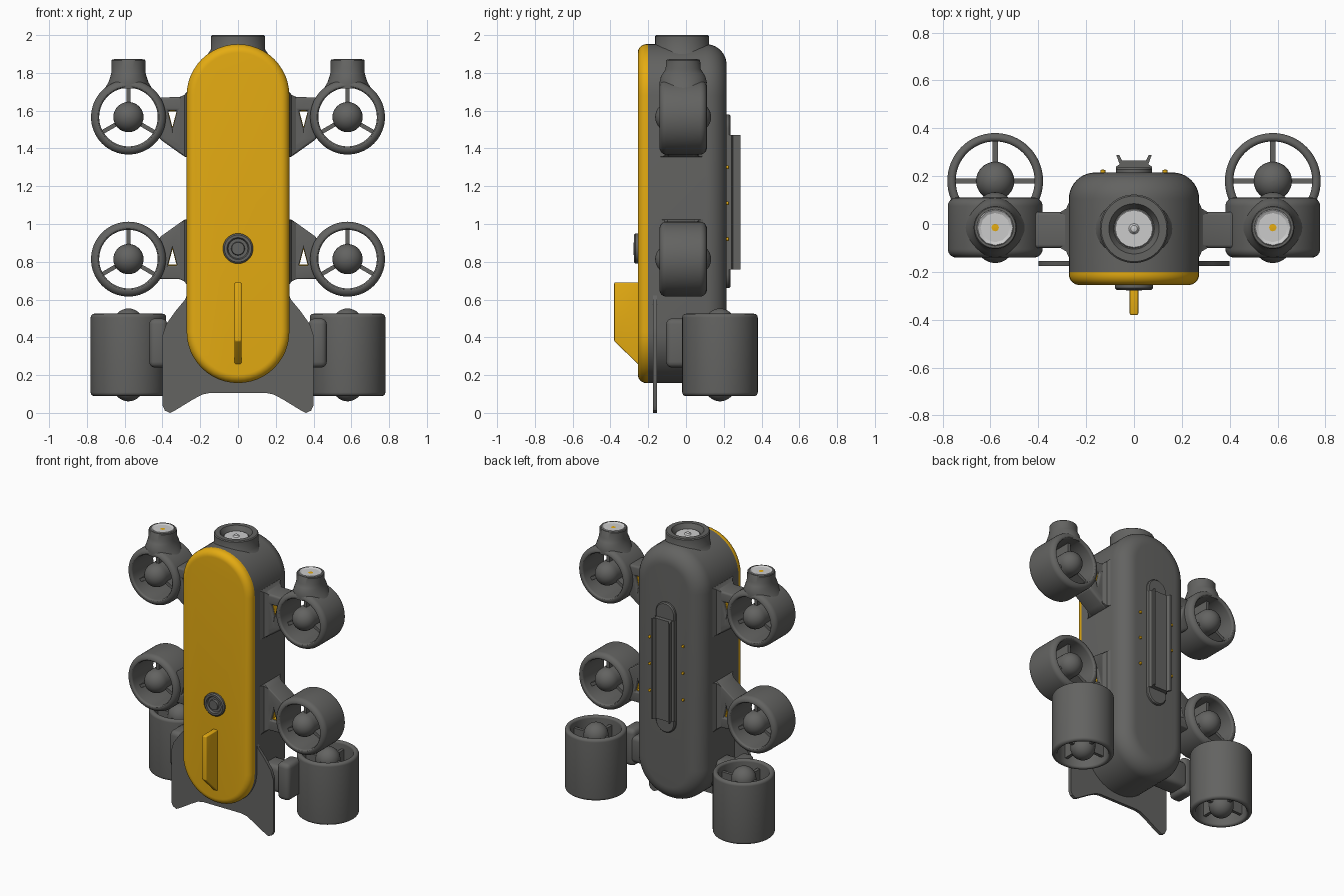
import bpy, bmesh
from math import sin, cos, pi, radians
from mathutils import Vector

if "Cube" in bpy.data.objects:
    bpy.data.objects.remove(bpy.data.objects["Cube"])


def material(name, rgb):
    m = bpy.data.materials.new(name)
    m.diffuse_color = (*rgb, 1)
    m.use_nodes = True
    m.node_tree.nodes["Principled BSDF"].inputs["Base Color"].default_value = m.diffuse_color
    return m


YELLOW = material("yellow_paint", (0.78, 0.41, 0.006))
DARK = material("dark_grey_shell", (0.125, 0.125, 0.12))
LIGHT = material("lens_glass", (0.55, 0.55, 0.55))


def finish(ob, mat=None, bevel=0):
    ob.data.materials.append(mat or DARK)
    bpy.ops.object.select_all(action='DESELECT')
    ob.select_set(True)
    bpy.context.view_layer.objects.active = ob
    if bevel:
        b = ob.modifiers.new("bevel", 'BEVEL')
        b.width, b.segments, b.limit_method = bevel, 3, 'ANGLE'
        b.angle_limit = radians(40)
        bpy.ops.object.modifier_apply(modifier="bevel")
    bpy.ops.object.shade_smooth_by_angle(angle=radians(35))
    return ob


def loft(name, rings, closed=False, mat=None, bevel=0):
    """Skin a list of equal-length point rings, capped unless closed."""
    bm = bmesh.new()
    vs = [[bm.verts.new(p) for p in r] for r in rings]
    n = len(rings[0])
    pairs = list(zip(vs, vs[1:])) + ([(vs[-1], vs[0])] if closed else [])
    for a, b in pairs:
        for i in range(n):
            j = (i + 1) % n
            bm.faces.new((a[i], a[j], b[j], b[i]))
    if not closed:
        bm.faces.new(vs[0])
        bm.faces.new(vs[-1])
    bmesh.ops.recalc_face_normals(bm, faces=bm.faces)
    me = bpy.data.meshes.new(name)
    bm.to_mesh(me)
    bm.free()
    ob = bpy.data.objects.new(name, me)
    bpy.context.collection.objects.link(ob)
    return finish(ob, mat, bevel)


def lathe(name, prof, c, axis, closed=False, mat=None, n=48):
    """Revolve (radius, height) points about a z or y axis through c."""
    rings = []
    for r, h in prof:
        ring = []
        for k in range(n):
            a = 2 * pi * k / n
            u, v = r * cos(a), r * sin(a)
            ring.append((c[0] + u, c[1] + v, c[2] + h) if axis == 'z'
                        else (c[0] + u, c[1] + h, c[2] + v))
        rings.append(ring)
    return loft(name, rings, closed, mat)


def stadium(r, y, z0, z1, n=24):
    top = [(r * cos(pi * k / n), y, z1 + r * sin(pi * k / n)) for k in range(n + 1)]
    return top + [(-x, y, z0 - (z - z1)) for x, y, z in top]


def plate(name, loops, y, half, mat=None, bevel=0):
    """Flat xz outline, later loops are holes, given thickness along y."""
    cu = bpy.data.curves.new(name, 'CURVE')
    cu.dimensions, cu.fill_mode, cu.extrude = '2D', 'BOTH', half
    for pts in loops:
        sp = cu.splines.new('POLY')
        sp.points.add(len(pts) - 1)
        for p, (x, z) in zip(sp.points, pts):
            p.co = (x, z, 0, 1)
        sp.use_cyclic_u = True
    ob = bpy.data.objects.new(name, cu)
    bpy.context.collection.objects.link(ob)
    ob.rotation_euler.x, ob.location.y = pi / 2, y
    bpy.ops.object.select_all(action='DESELECT')
    ob.select_set(True)
    bpy.context.view_layer.objects.active = ob
    bpy.ops.object.convert(target='MESH')
    ob = bpy.context.object
    bm = bmesh.new()
    bm.from_mesh(ob.data)
    bmesh.ops.remove_doubles(bm, verts=bm.verts, dist=1e-4)
    bmesh.ops.recalc_face_normals(bm, faces=bm.faces)
    bm.to_mesh(ob.data)
    bm.free()
    return finish(ob, mat, bevel)


def x_block(name, sections, bevel=0):
    """Block lofted along x through (x, y0, y1, z0, z1) rectangles."""
    return loft(name, [[(x, a, c), (x, b, c), (x, b, d), (x, a, d)] for x, a, b, c, d in sections], bevel=bevel)


def arc(cx, cy, r, a0, a1, n=6):
    return [(cx + r * cos(radians(a0 + (a1 - a0) * k / n)),
             cy + r * sin(radians(a0 + (a1 - a0) * k / n))) for k in range(n + 1)]


def thruster(name, c, axis, half, ro, ri, edge, angles, spoke_half, hub_half):
    # duct with rounded lips
    e, i = edge, 0.015
    prof = (arc(ro - e, half - e, e, 0, 90) + arc(ri + i, half - i, i, 90, 180)
            + arc(ri + i, i - half, i, 180, 270) + arc(ro - e, e - half, e, 270, 360))
    lathe(name + "_duct", prof, c, axis, closed=True, n=64)
    # capsule hub
    r, k = 0.08, hub_half - 0.08
    lathe(name + "_hub", arc(0, k, r, 89, 0, 8) + arc(0, -k, r, 0, -89, 8), c, axis, n=32)
    # spokes
    for m, a in enumerate(angles):
        d = Vector((cos(radians(a)), sin(radians(a))))
        t = Vector((-d.y, d.x)) * 0.011
        ring = lambda rad: [(d * rad + t * s, h) for s, h in
                            ((-1, -spoke_half), (1, -spoke_half), (1, spoke_half), (-1, spoke_half))]
        place = lambda p, h: ((c[0] + p.x, c[1] + p.y, c[2] + h) if axis == 'z'
                              else (c[0] + p.x, c[1] + h, c[2] + p.y))
        loft(f"{name}_spoke_{m}", [[place(p, h) for p, h in ring(rad)] for rad in (0.06, ri + 0.01)])


# hull: grey rear shell and yellow front cover
Z0, Z1, R = 0.43, 1.68, 0.272
loft("hull_shell", [stadium(R, -0.2, Z0, Z1)] +
     [stadium(r, y, Z0, Z1) for r, y in arc(R - 0.11, 0.105, 0.11, 0, 90, 10)])
loft("front_cover", [stadium(R, -0.2, Z0, Z1)] +
     [stadium(r, y, Z0, Z1) for r, y in arc(R - 0.045, -0.21, 0.045, 0, -90, 8)], mat=YELLOW)

# front fin and round knob
fin = [(-0.23, 0.69), (-0.38, 0.69), (-0.38, 0.38), (-0.23, 0.235)]
loft("front_fin", [[(x, y, z) for y, z in fin] for x in (-0.018, 0.018)], mat=YELLOW, bevel=0.006)
lathe("front_knob", [(0.08, 0.02), (0.08, -0.018), (0.072, -0.025), (0.058, -0.025), (0.052, -0.012),
                     (0.036, -0.012), (0.033, -0.028), (0.002, -0.028)], (0, -0.25, 0.87), 'y')

# top collar and lens
lathe("top_collar", [(0.13, -0.25), (0.16, -0.1), (0.143, -0.075), (0.143, -0.006), (0.137, 0),
                     (0.105, 0), (0.085, -0.035), (0.002, -0.035)], (0, -0.02, 2.0), 'z')
lathe("top_lens", [(0.082, -0.036), (0.078, -0.028), (0.022, -0.028), (0.014, -0.018), (0.002, -0.015)],
      (0, -0.02, 2.0), 'z', mat=LIGHT, n=16)

# tail plate
half = [(0.25, 0.68), (0.28, 0.60), (0.33, 0.54), (0.38, 0.47), (0.40, 0.41), (0.40, 0.04),
        (0.387, 0.012), (0.36, 0.0), (0.33, 0.015), (0.24, 0.07), (0.19, 0.097), (0.15, 0.105)]
plate("tail_plate", [half + [(-x, z) for x, z in reversed(half)]], -0.165, 0.011)

# rear mounting rail with base plate and studs
loft("rail_base", [stadium(0.075, 0.19, 0.735, 1.505), stadium(0.075, 0.228, 0.735, 1.505),
                   stadium(0.068, 0.236, 0.735, 1.505)])
side = [(0.075, 0.2), (0.075, 0.24), (0.06, 0.25), (0.074, 0.288), (0.062, 0.288), (0.05, 0.265)]
section = side + [(-x, y) for x, y in reversed(side)]
loft("rear_rail", [[(x, y, z) for x, y in section] for z in (0.76, 1.47)])

# paired parts
ARM = [(0.2, 1.70), (0.27, 1.69), (0.31, 1.672), (0.42, 1.67), (0.415, 1.45),
       (0.31, 1.375), (0.28, 1.355), (0.2, 1.355)]
HOLE = [(0.322, 1.60), (0.372, 1.60), (0.347, 1.505)]
LAMP = [(0.125, 0.124, 1.718), (0.106, 0.125, 1.75), (0.096, 0.118, 1.78), (0.091, 0.106, 1.80),
        (0.09, 0.093, 1.82), (0.09, 0.09, 1.865), (0.086, 0.086, 1.87), (0.076, 0.076, 1.87),
        (0.06, 0.06, 1.85), (0.002, 0.002, 1.85)]
hc = Vector((0.347, 1.568))
for s, tag in ((1, "right"), (-1, "left")):
    X = 0.58 * s
    for level, zc in (("upper", 1.566), ("lower", 0.814)):
        name = f"{tag}_{level}_thruster"
        thruster(name, (X, -0.015, zc), 'y', 0.125, 0.198, 0.155, 0.035, (90, 210, 330), 0.06, 0.148)
        # support arm with triangular window and flared root
        flip = lambda z: z if level == "upper" else 2.38 - z
        put = lambda pts: [(s * x, flip(z)) for x, z in pts]
        plate(f"{tag}_{level}_arm", [put(ARM), put(HOLE)], -0.025, 0.075, bevel=0.014)
        x_block(f"{tag}_{level}_arm_root", [(s * x, a, b, flip(c), flip(d)) for x, a, b, c, d in (
            (0.22, -0.14, 0.09, 1.355, 1.70), (0.272, -0.14, 0.09, 1.355, 1.70),
            (0.283, -0.115, 0.065, 1.36, 1.685), (0.308, -0.10, 0.05, 1.38, 1.67))])
        scaled = lambda k: [tuple(hc + (Vector(p) - hc) * k) for p in HOLE]
        plate(f"{tag}_{level}_window_liner", [put(scaled(1.06)), put(scaled(0.86))], -0.025, 0.05, YELLOW)
    # lamp housing on top of the upper thruster
    loft(f"{tag}_lamp_housing", [[(X + a * cos(pi * k / 24), -0.015 + b * sin(pi * k / 24), z)
                                  for k in range(48)] for a, b, z in LAMP])
    lathe(f"{tag}_lamp_lens", [(0.08, 1.866), (0.074, 1.874), (0.048, 1.858), (0.002, 1.858)],
          (X, -0.015, 0), 'z', mat=LIGHT, n=12)
    lathe(f"{tag}_lamp_bulb", [(0.016, 1.855), (0.016, 1.866), (0.002, 1.867)],
          (X, -0.015, 0), 'z', mat=YELLOW, n=8)
    # vertical main thruster and its bracket
    thruster(f"{tag}_main_thruster", (X, 0.18, 0.307), 'z', 0.218, 0.2, 0.165, 0.02,
             (0, 90, 180, 270), 0.17, 0.246)
    x_block(f"{tag}_main_strut", [(s * x, -0.09, 0.05, 0.27, 0.46) for x in (0.2, 0.41)], bevel=0.03)
    x_block(f"{tag}_main_bracket", [(s * x, -0.105, 0.05, 0.24, 0.5) for x in (0.375, 0.47)], bevel=0.03)
    # small studs beside the rail
    for k, z in enumerate((0.92, 1.11, 1.30)):
        lathe(f"{tag}_stud_{k}", [(0.01, 0.2), (0.01, 0.225), (0.002, 0.228)],
              (0.13 * s, 0, z), 'y', mat=YELLOW, n=12)
